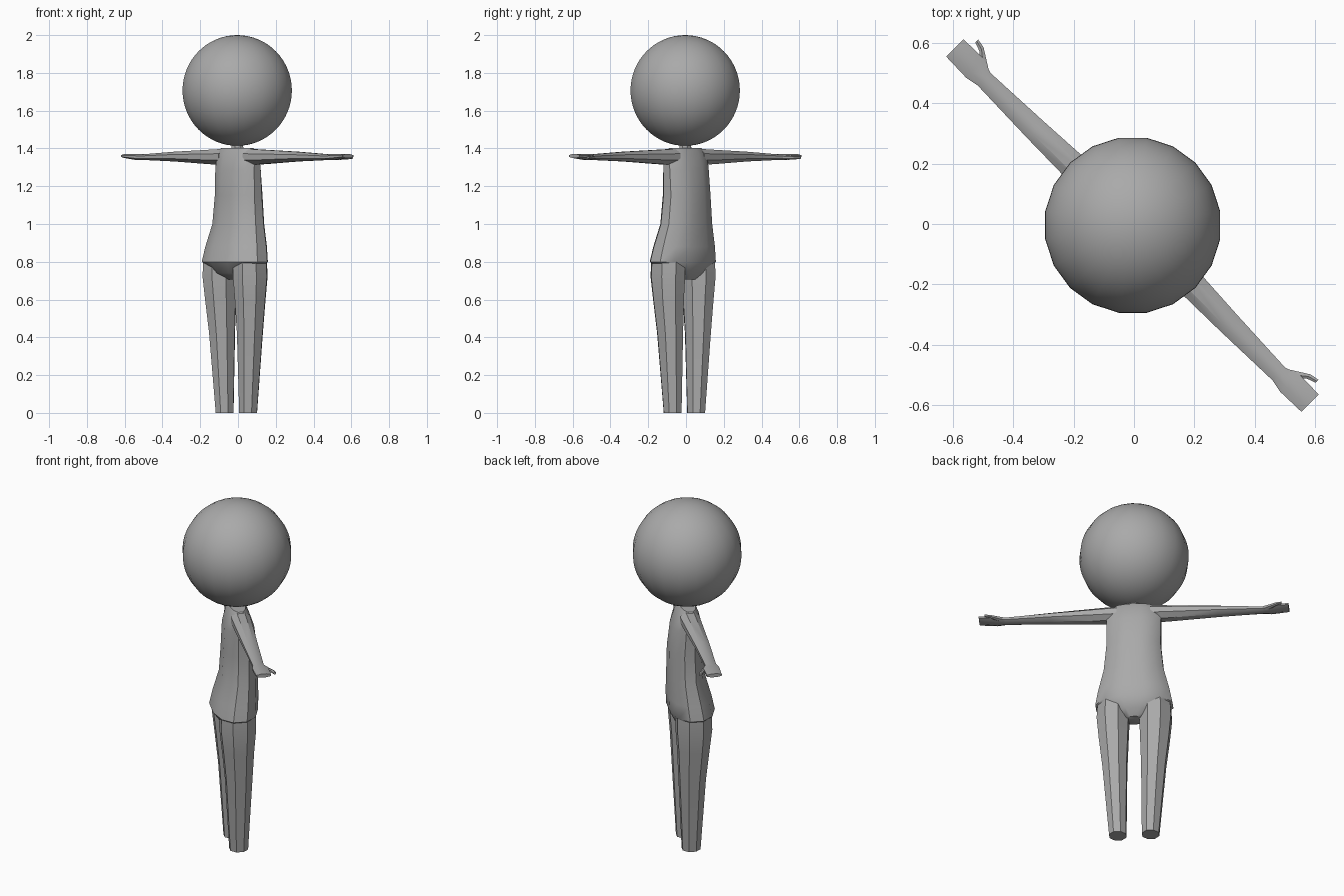
import bpy, bmesh, math
from mathutils import Vector

if "Cube" in bpy.data.objects:
    bpy.data.objects.remove(bpy.data.objects["Cube"])

TURN = math.radians(-45)   # the figure stands turned; built facing local +y

grey = bpy.data.materials.new("plain_grey")
grey.diffuse_color = (0.4, 0.4, 0.4, 1)
grey.use_nodes = True
grey.node_tree.nodes["Principled BSDF"].inputs["Base Color"].default_value = grey.diffuse_color


def finish(bm, name, mirror=False, angle=32, inside_out=False):
    bmesh.ops.recalc_face_normals(bm, faces=bm.faces)
    if inside_out:
        bmesh.ops.reverse_faces(bm, faces=bm.faces)
    me = bpy.data.meshes.new(name)
    bm.to_mesh(me)
    bm.free()
    me.materials.append(grey)
    ob = bpy.data.objects.new(name, me)
    bpy.context.collection.objects.link(ob)
    ob.rotation_euler.z = TURN
    bpy.ops.object.select_all(action='DESELECT')
    ob.select_set(True)
    bpy.context.view_layer.objects.active = ob
    bpy.ops.object.shade_smooth_by_angle(angle=math.radians(angle))
    if mirror:
        ob.modifiers.new("mirror", 'MIRROR').use_axis[0] = True
    return ob


def loft(name, rings, ax1, ax2, sides, power=1.0, **kw):
    """Skin rings of (centre, half size 1, half size 2) and cap both ends."""
    bm = bmesh.new()
    ax1, ax2 = Vector(ax1), Vector(ax2)
    loops = []
    for centre, a, b in rings:
        loop = []
        for i in range(sides):
            t = 2 * math.pi * (i + 0.5) / sides
            c, s = math.cos(t), math.sin(t)
            c = math.copysign(abs(c) ** power, c)
            s = math.copysign(abs(s) ** power, s)
            loop.append(bm.verts.new(Vector(centre) + ax1 * a * c + ax2 * b * s))
        loops.append(loop)
    for p, q in zip(loops, loops[1:]):
        for i in range(sides):
            j = (i + 1) % sides
            bm.faces.new((p[i], p[j], q[j], q[i]))
    bm.faces.new(loops[0])
    bm.faces.new(loops[-1])
    return finish(bm, name, **kw)


X, Y, Z = (1, 0, 0), (0, 1, 0), (0, 0, 1)

# Head: big ball with inward-facing surface
bm = bmesh.new()
bmesh.ops.create_uvsphere(bm, u_segments=20, v_segments=32, radius=0.293)
bmesh.ops.translate(bm, verts=bm.verts, vec=(0, -0.006, 1.707))
finish(bm, "head", angle=60, inside_out=True)

# Neck
loft("neck", [((0, -0.005, 1.36), 0.045, 0.04), ((0, -0.005, 1.405), 0.035, 0.032),
              ((0, -0.005, 1.45), 0.032, 0.03)], X, Y, 8)

# Torso and pelvis: z, half width, forward offset, half depth
torso = [(0.705, 0.05, -0.005, 0.045), (0.74, 0.13, -0.018, 0.09),
         (0.80, 0.213, -0.024, 0.125), (0.88, 0.197, -0.014, 0.118),
         (1.00, 0.165, 0.002, 0.10), (1.15, 0.15, 0.005, 0.094),
         (1.29, 0.15, 0.0, 0.082), (1.37, 0.15, -0.004, 0.058),
         (1.402, 0.11, -0.006, 0.042)]
loft("torso", [((0, f, z), a, b) for z, a, f, b in torso], X, Y, 12, power=0.9)

# Legs: z, sideways offset, forward offset, half width, half depth
legs = [(0.0, 0.088, -0.012, 0.049, 0.052), (0.42, 0.104, -0.015, 0.07, 0.076),
        (0.60, 0.111, -0.02, 0.084, 0.09), (0.72, 0.114, -0.022, 0.092, 0.102),
        (0.82, 0.112, -0.022, 0.088, 0.1)]
loft("legs", [((u, f, z), a, b) for z, u, f, a, b in legs], X, Y, 8, mirror=True)

# Arms with flat mitten hands: reach, forward offset, height, half width, half thickness
arms = [(0.09, -0.003, 1.355, 0.056, 0.046), (0.20, -0.005, 1.355, 0.052, 0.041),
        (0.45, -0.01, 1.357, 0.042, 0.028), (0.69, -0.012, 1.354, 0.032, 0.016),
        (0.735, -0.008, 1.355, 0.046, 0.018), (0.83, -0.007, 1.36, 0.044, 0.011)]
loft("arms", [((u, f, z), a, b) for u, f, z, a, b in arms], Y, Z, 8, mirror=True)

# Thumbs: pointing outward and forward from the wrists
thumbs = [(0.70, 0.005, 1.353, 0.018, 0.012), (0.74, 0.032, 1.351, 0.016, 0.011),
          (0.765, 0.052, 1.351, 0.011, 0.009), (0.795, 0.06, 1.352, 0.008, 0.007)]
loft("thumbs", [((u, f, z), a, b) for u, f, z, a, b in thumbs], Y, Z, 6, mirror=True)
